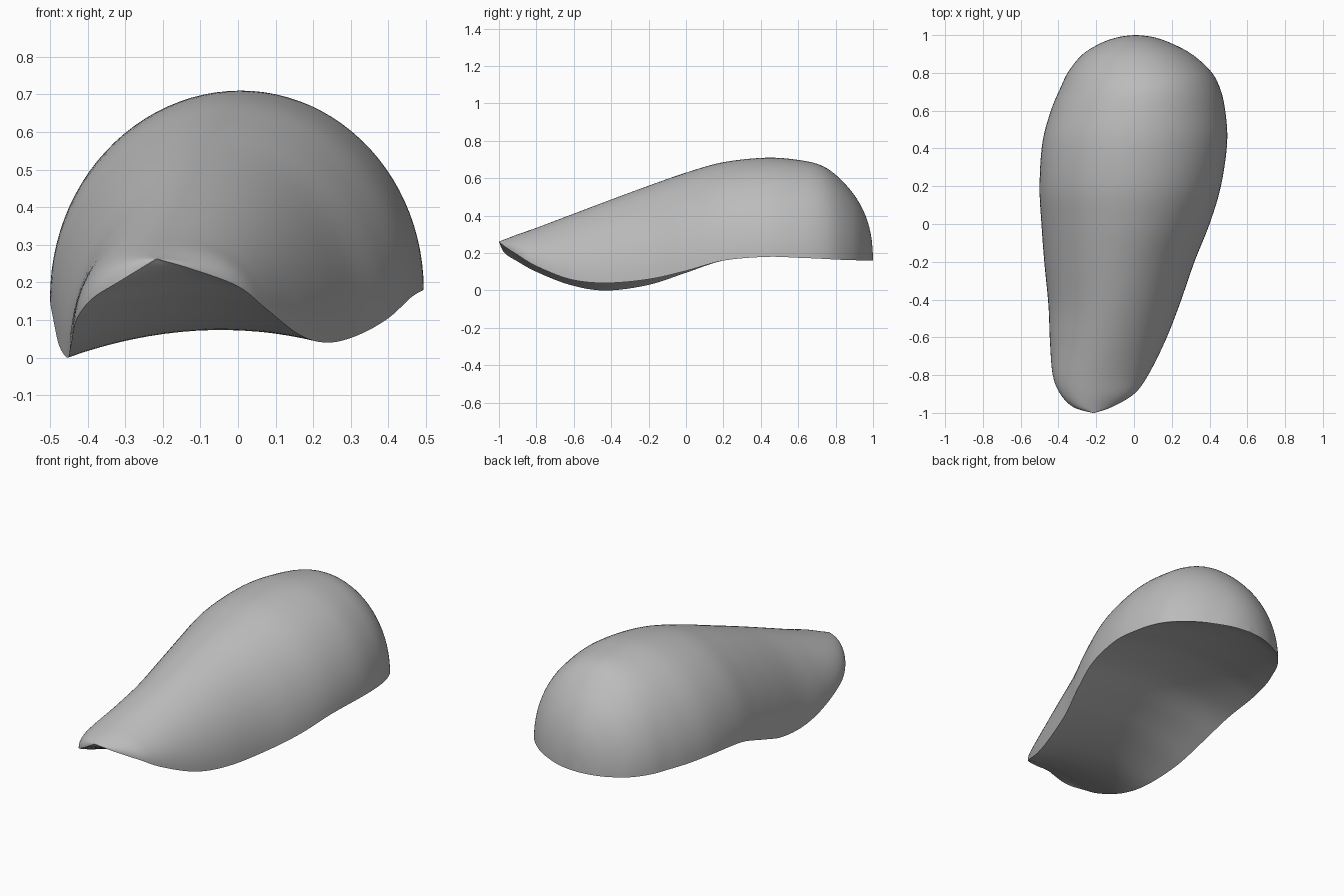
import bpy, bmesh, math

cube = bpy.data.objects.get("Cube")
if cube:
    bpy.data.objects.remove(cube, do_unlink=True)

grey = bpy.data.materials.new("plain grey")
grey.use_nodes = True
colour = (0.5, 0.5, 0.5, 1)
grey.diffuse_color = colour
grey.node_tree.nodes["Principled BSDF"].inputs["Base Color"].default_value = colour

# stations along the length: y, rim x (two sides), ridge z, rim z (two sides)
STATIONS = [
    (-1, -.22, -.21, .262, .261, .261),
    (-.97, -.32, -.12, .273, .2, .235),
    (-.9, -.39, 0, .3, .155, .19),
    (-.8, -.43, .075, .335, .1, .13),
    (-.62, -.445, .165, .403, .03, .06),
    (-.43, -.453, .24, .475, 0, .04),
    (-.2, -.475, .32, .56, .03, .06),
    (0, -.49, .4, .63, .095, .105),
    (.2, -.5, .46, .686, .16, .16),
    (.43, -.485, .493, .71, .18, .18),
    (.6, -.44, .483, .698, .175, .175),
    (.72, -.39, .455, .67, .17, .17),
    (.81, -.345, .405, .61, .165, .165),
    (.9, -.27, .305, .51, .162, .162),
    (.96, -.17, .19, .4, .16, .16),
    (.99, -.08, .1, .29, .16, .16),
    (1, 0, .02, .18, .16, .16),
]
STEPS, AROUND, ACROSS = 6, 48, 16


def smooth_rows(rows, steps):
    """Catmull-Rom interpolation of the station rows."""
    out = []
    for i in range(len(rows) - 1):
        a, b, c, d = (rows[min(max(i + k, 0), len(rows) - 1)] for k in (-1, 0, 1, 2))
        for s in range(steps):
            t = s / steps
            out.append([q + t / 2 * (r - p + t * (2 * p - 5 * q + 4 * r - w
                        + t * (3 * (q - r) + w - p)))
                        for p, q, r, w in zip(a, b, c, d)])
    out.append(list(rows[-1]))
    return out


def section(row):
    """Closed section: arched top from rim to rim, then the hollowed floor."""
    y, left, right, ridge, z_left, z_right = row
    middle, half = (left + right) / 2, (right - left) / 2

    def rim(u):
        return z_left + (z_right - z_left) * (u + 1) / 2

    points = []
    for k in range(AROUND + 1):
        angle = math.pi * k / AROUND
        u, lift = -math.cos(angle), math.sin(angle)
        points.append((middle + half * u, y, rim(u) + (ridge - rim(u)) * lift))
    hollow = 0.15 * half
    for k in range(1, ACROSS):
        u = 1 - 2 * k / ACROSS
        points.append((middle + half * u, y, rim(u) + hollow * (1 - u * u)))
    return points


# body: one closed loft with an arched top and concave underside
bm = bmesh.new()
rings = [[bm.verts.new(p) for p in section(r)] for r in smooth_rows(STATIONS, STEPS)]
count = len(rings[0])
for a, b in zip(rings, rings[1:]):
    for k in range(count):
        n = (k + 1) % count
        bm.faces.new((a[k], a[n], b[n], b[k]))
bm.faces.new(rings[0])
bm.faces.new(rings[-1])
bmesh.ops.recalc_face_normals(bm, faces=bm.faces)
mesh = bpy.data.meshes.new("body_shell")
bm.to_mesh(mesh)
bm.free()
mesh.materials.append(grey)
body = bpy.data.objects.new("body_shell", mesh)
bpy.context.collection.objects.link(body)

# smooth skin with a crisp rim
bpy.ops.object.select_all(action="DESELECT")
body.select_set(True)
bpy.context.view_layer.objects.active = body
bpy.ops.object.shade_smooth_by_angle(angle=math.radians(40))
